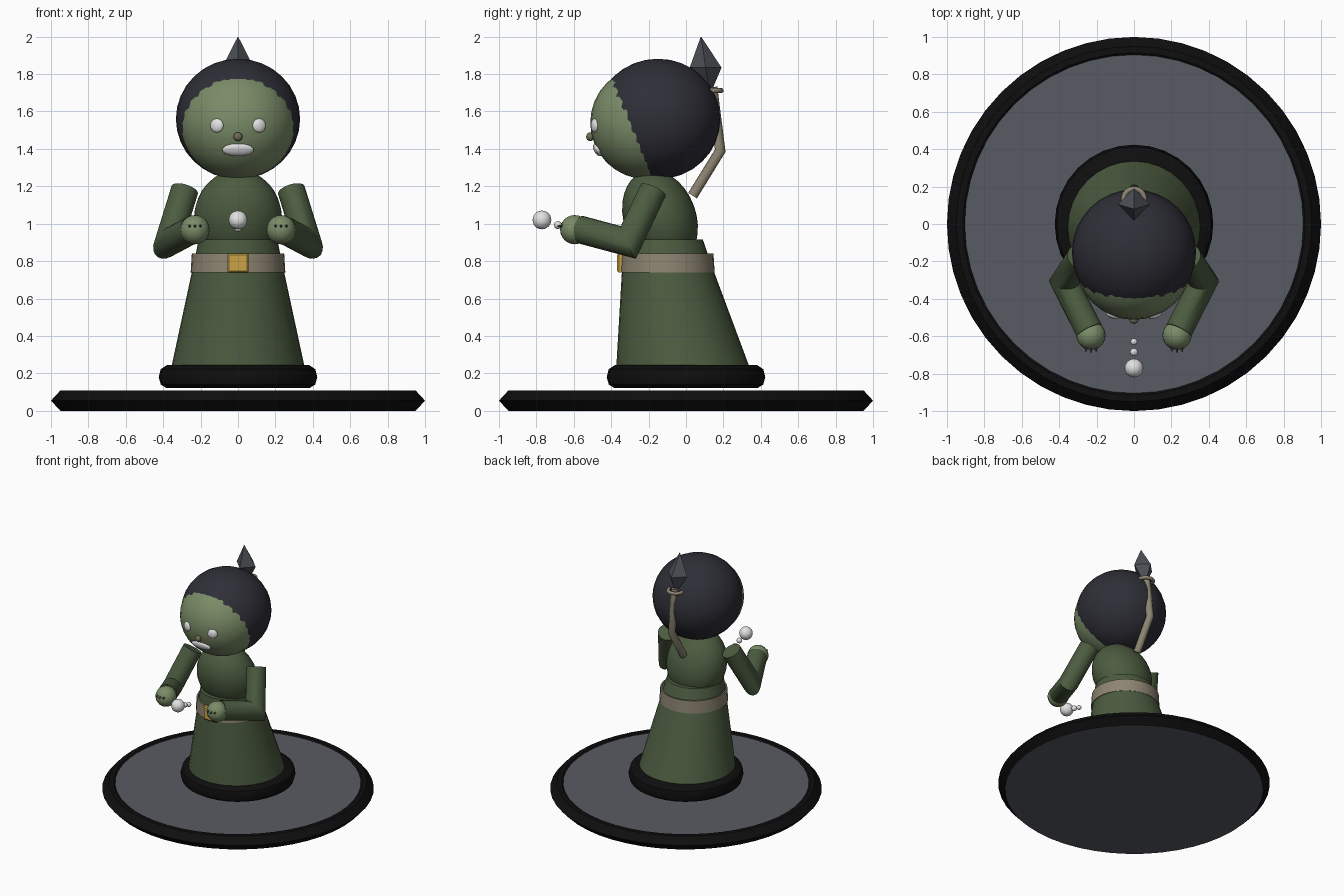
import bpy, bmesh, math
from mathutils import Vector, Matrix

if "Cube" in bpy.data.objects:
    bpy.data.objects.remove(bpy.data.objects["Cube"])


def material(name, r, g, b):
    lin = lambda c: (c / 255 / 12.92) if c < 11 else ((c / 255 + 0.055) / 1.055) ** 2.4
    m = bpy.data.materials.new(name)
    m.diffuse_color = (lin(r), lin(g), lin(b), 1)
    m.use_nodes = True
    m.node_tree.nodes["Principled BSDF"].inputs["Base Color"].default_value = m.diffuse_color
    return m


BLACK = material("black", 14, 14, 14)
STONE = material("stone grey", 88, 91, 99)
ROBE = material("robe green", 76, 92, 64)
SKIN = material("skin green", 122, 140, 103)
HAIR = material("dark hair", 46, 46, 55)
TAN = material("tan leather", 142, 133, 114)
GOLD = material("gold", 202, 164, 70)
WHITE = material("white", 226, 226, 226)
STEEL = material("dark steel", 76, 80, 86)
NOSE = material("nose brown", 112, 110, 84)


def finish(name, bm, mat, angle=40):
    """Turn a bmesh into an object, smooth below the given edge angle."""
    bmesh.ops.recalc_face_normals(bm, faces=bm.faces)
    me = bpy.data.meshes.new(name)
    bm.to_mesh(me)
    bm.free()
    for p in me.polygons:
        p.use_smooth = angle > 0
    if angle:
        me.set_sharp_from_angle(angle=math.radians(angle))
    me.materials.append(mat)
    ob = bpy.data.objects.new(name, me)
    bpy.context.collection.objects.link(ob)
    return ob


def ellipsoid(name, mat, loc, radii, tilt=0, turn=0, segs=32):
    bm = bmesh.new()
    m = (Matrix.Translation(loc) @ Matrix.Rotation(math.radians(turn), 4, 'Z')
         @ Matrix.Rotation(math.radians(tilt), 4, 'X') @ Matrix.Diagonal((*radii, 1)))
    bmesh.ops.create_uvsphere(bm, u_segments=segs, v_segments=segs // 2, radius=1, matrix=m)
    return finish(name, bm, mat, 60)


def lathe(name, mat, profile, segs=32, closed=False, angle=40):
    """Rings from (radius, z, y centre) rows; open profiles get end caps."""
    bm = bmesh.new()
    rings = [[bm.verts.new((r * math.cos(2 * math.pi * i / segs),
                            y + r * math.sin(2 * math.pi * i / segs), z))
              for i in range(segs)] for r, z, y in profile]
    pairs = list(zip(rings, rings[1:]))
    if closed:
        pairs.append((rings[-1], rings[0]))
    else:
        bm.faces.new(rings[0])
        bm.faces.new(rings[-1])
    for a, b in pairs:
        for i in range(segs):
            j = (i + 1) % segs
            bm.faces.new((a[i], a[j], b[j], b[i]))
    return finish(name, bm, mat, angle)


def tube(name, mat, points, radius, segs=20):
    """Round tube with mitred bends and flat ends."""
    pts = [Vector(p) for p in points]
    dirs = [(b - a).normalized() for a, b in zip(pts, pts[1:])]
    bm = bmesh.new()
    u = dirs[0].orthogonal().normalized()
    v = dirs[0].cross(u)
    ring = [pts[0] + radius * (u * math.cos(2 * math.pi * i / segs) + v * math.sin(2 * math.pi * i / segs))
            for i in range(segs)]
    rings = [[bm.verts.new(p) for p in ring]]
    for k, d in enumerate(dirs):
        n = d + dirs[k + 1] if k + 1 < len(dirs) else d
        ring = [p + d * ((pts[k + 1] - p).dot(n) / d.dot(n)) for p in ring]
        rings.append([bm.verts.new(p) for p in ring])
    for a, b in zip(rings, rings[1:]):
        for i in range(segs):
            j = (i + 1) % segs
            bm.faces.new((a[i], a[j], b[j], b[i]))
    bm.faces.new(rings[0])
    bm.faces.new(rings[-1])
    return finish(name, bm, mat)


# Base disc: black rim, grey recessed top and grey underside
base = lathe("base_disc", BLACK, [(0.95, 0, 0), (1, 0.054, 0), (0.95, 0.108, 0),
                                  (0.915, 0.108, 0), (0.905, 0.1, 0)], segs=48, angle=30)
base.data.materials.append(STONE)
for p in base.data.polygons:
    if len(p.vertices) > 4:
        p.material_index = 1

# Robe hem, skirt and belt
lathe("robe_hem", BLACK, [(0.385, 0.123, 0), (0.413, 0.14, 0), (0.424, 0.18, 0),
                          (0.413, 0.222, 0), (0.38, 0.245, 0)])
lathe("skirt", ROBE, [(0.357, 0.23, -0.016), (0.247, 0.74, -0.096), (0.21, 0.915, -0.12)])
lathe("belt", TAN, [(0.253, 0.74, -0.1), (0.247, 0.84, -0.1),
                    (0.236, 0.84, -0.1), (0.236, 0.74, -0.1)], closed=True)

# Belt buckle, slightly bowed forward
bm = bmesh.new()
bmesh.ops.create_cube(bm, size=1, matrix=Matrix.Translation((0, -0.353, 0.79))
                      @ Matrix.Diagonal((0.114, 0.03, 0.104, 1)))
bmesh.ops.bevel(bm, geom=[e for e in bm.edges if all(v.co.y < -0.36 for v in e.verts)],
                offset=0.01, segments=1, affect='EDGES')
finish("belt_buckle", bm, GOLD, 0)

# Torso and head
ellipsoid("torso", ROBE, (0, -0.139, 1.03), (0.235, 0.193, 0.265), tilt=20)
ellipsoid("head", SKIN, (0, -0.21, 1.54), (0.31, 0.302, 0.302))
ellipsoid("hair", HAIR, (0, -0.15, 1.56), (0.332, 0.335, 0.322))

# Face details
ellipsoid("nose", NOSE, (0, -0.512, 1.465), (0.024, 0.022, 0.024), segs=16)
ellipsoid("mouth", WHITE, (0, -0.472, 1.395), (0.085, 0.02, 0.037), tilt=29, segs=24)

for side, s in (("left", -1), ("right", 1)):
    ellipsoid(side + "_eye", WHITE, (s * 0.113, -0.488, 1.525), (0.037, 0.018, 0.037),
              turn=s * 20, segs=24)
    # Bent sleeve and hand
    tube(side + "_sleeve", ROBE, [(s * 0.285, -0.175, 1.18), (s * 0.372, -0.308, 0.90),
                                  (s * 0.24, -0.57, 0.97)], 0.074)
    ellipsoid(side + "_hand", SKIN, (s * 0.23, -0.595, 0.968), (0.078,) * 3, segs=24)
    # Claws
    for i in (-1, 0, 1):
        bm = bmesh.new()
        y = -0.672 + 0.006 * abs(i)
        bmesh.ops.create_cone(bm, cap_ends=True, segments=8, radius1=0.011, radius2=0.002, depth=0.035,
                              matrix=Matrix.Translation((s * 0.23 + i * 0.028, y, 0.987))
                              @ Matrix.Rotation(math.radians(90), 4, 'X'))
        finish(f"{side}_claw_{i + 2}", bm, STEEL)

# Floating white orbs between the hands
for i, (y, z, r) in enumerate(((-0.63, 0.975, 0.018), (-0.685, 0.993, 0.021), (-0.77, 1.02, 0.05))):
    ellipsoid(f"orb_{i + 1}", WHITE, (0, y, z), (r,) * 3, segs=24)

# Spear on the back: bent shaft, ring and four-sided blade
tube("spear_shaft", TAN, [(0, 0.035, 1.15), (0, 0.183, 1.39), (0, 0.14, 1.73)], 0.028, segs=12)
c = [(0.056 + 0.014 * math.cos(a), 1.712 + 0.014 * math.sin(a), 0.132)
     for a in (i * math.pi / 4 for i in range(8))]
lathe("spear_ring", TAN, c, segs=24, closed=True, angle=60)
lathe("spear_blade", STEEL, [(0.012, 1.71, 0.125), (0.085, 1.835, 0.105), (0.001, 2.0, 0.08)],
      segs=4, angle=0)
